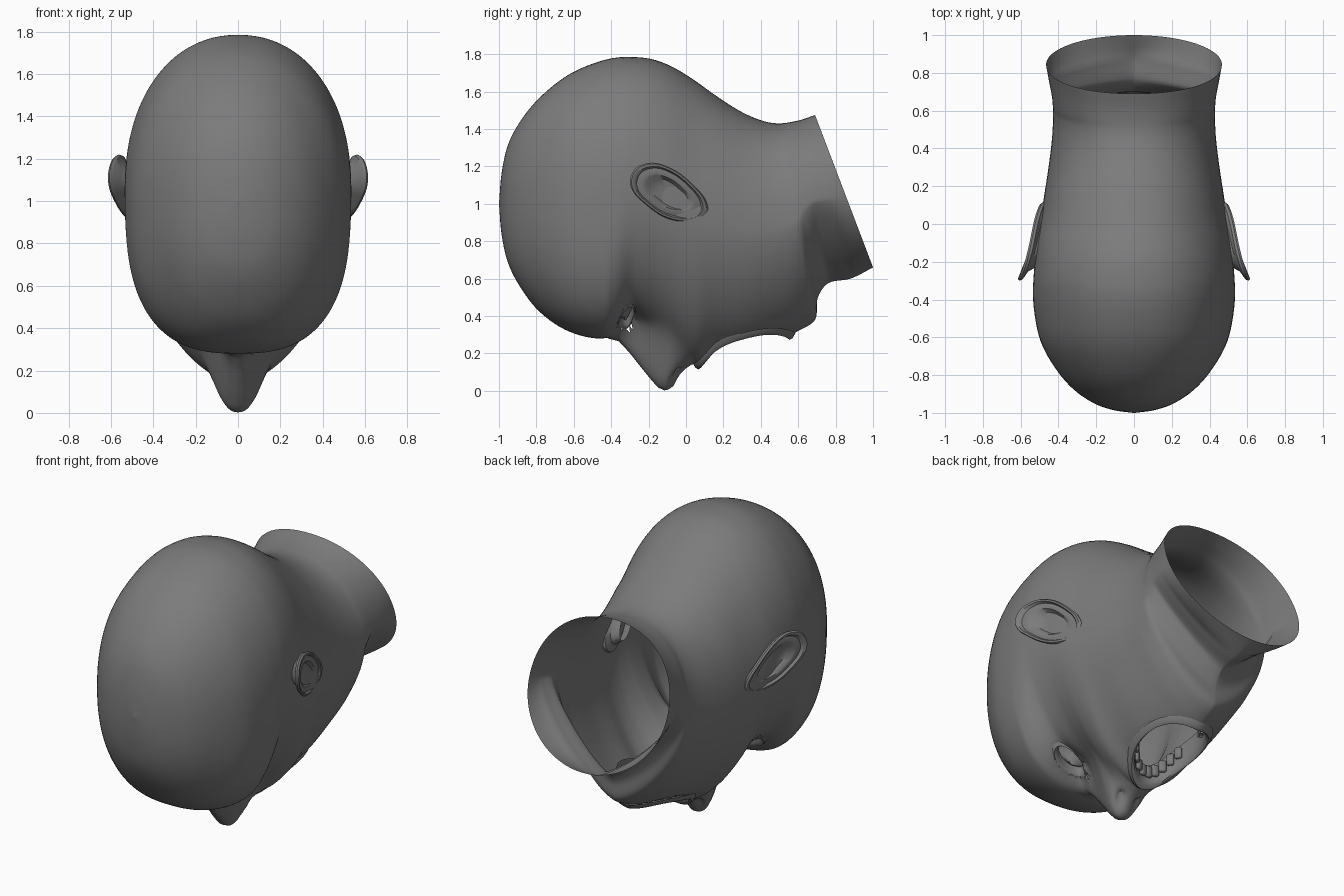
import bpy, bmesh
from math import sin, cos, pi, exp, hypot, dist
from mathutils import Vector
from mathutils.bvhtree import BVHTree

cube = bpy.data.objects.get("Cube")
if cube:
    bpy.data.objects.remove(cube)

skin = bpy.data.materials.new("plain_grey")
skin.use_nodes = True
grey = (0.2, 0.2, 0.2, 1)
skin.diffuse_color = grey
skin.node_tree.nodes["Principled BSDF"].inputs["Base Color"].default_value = grey


def finish(bm, name, angle=0.9):
    mesh = bpy.data.meshes.new(name)
    bm.to_mesh(mesh)
    bm.free()
    mesh.materials.append(skin)
    obj = bpy.data.objects.new(name, mesh)
    bpy.context.collection.objects.link(obj)
    bpy.ops.object.select_all(action='DESELECT')
    obj.select_set(True)
    bpy.context.view_layer.objects.active = obj
    bpy.ops.object.shade_smooth_by_angle(angle=angle)
    return obj


def interp(table, x):
    if x <= table[0][0]:
        return table[0][1]
    for (x0, v0), (x1, v1) in zip(table, table[1:]):
        if x <= x1:
            return v0 + (v1 - v0) * (x - x0) / (x1 - x0)
    return table[-1][1]


def spline(keys, steps, closed=False):
    """Smooth rows through the key rows, with tangents allowing for uneven spacing."""
    count = len(keys)
    gap = [max(dist(keys[i], keys[(i + 1) % count]), .001) ** .7 for i in range(count)]

    def tangent(i, axis):
        if not closed and i == 0:
            return (keys[1][axis] - keys[0][axis]) / gap[0]
        if not closed and i == count - 1:
            return (keys[i][axis] - keys[i - 1][axis]) / gap[i - 1]
        before = (keys[i][axis] - keys[i - 1][axis]) / gap[i - 1]
        after = (keys[(i + 1) % count][axis] - keys[i][axis]) / gap[i]
        return (before * gap[i] + after * gap[i - 1]) / (gap[i] + gap[i - 1])

    rows = []
    for i in range(count if closed else count - 1):
        j = (i + 1) % count
        for s in range(steps):
            t = s / steps
            blend = t * t * (3 - 2 * t)
            rows.append([keys[i][k] * (1 - blend) + keys[j][k] * blend
                         + gap[i] * t * (1 - t) * (tangent(i, k) * (1 - t) - tangent(j, k) * t)
                         for k in range(len(keys[i]))])
    return rows if closed else rows + [list(keys[-1])]


def bridge(bm, rings):
    """Join successive closed rings of points with quads."""
    loops = [[bm.verts.new(p) for p in ring] for ring in rings]
    for a, b in zip(loops, loops[1:]):
        for i in range(len(a)):
            j = (i + 1) % len(a)
            bm.faces.new((a[i], a[j], b[j], b[i]))
    return loops


# Head sections: top y, top z, bottom y, bottom z, half width
sections = [
    (-1, 1.0, -1, 1.0, 0.004), (-.985, 1.17, -.985, .83, .11), (-.95, 1.32, -.95, .68, .21),
    (-.88, 1.45, -.88, .545, .315), (-.78, 1.57, -.78, .42, .405), (-.62, 1.695, -.62, .315, .495),
    (-.45, 1.765, -.45, .28, .53), (-.37, 1.782, -.37, .30, .535), (-.3, 1.785, -.3, .35, .533),
    (-.2, 1.777, -.2, .33, .525), (-.1, 1.745, -.1, .26, .515), (0, 1.69, 0, .16, .5),
    (.06, 1.65, .06, .14, .49), (.15, 1.585, .16, .18, .475), (.29, 1.495, .35, .22, .45),
    (.39, 1.45, .5, .275, .435), (.45, 1.434, .6, .32, .43), (.5, 1.43, .69, .38, .43),
    (.55, 1.435, .705, .5, .43), (.6, 1.445, .76, .575, .435), (.64, 1.457, .88, .6, .45),
    (.69, 1.475, 1, .66, .465)]
lower_power = [(-.8, 2.3), (-.6, 2.6), (-.42, 2.75), (-.28, 2.1), (-.15, 1.85), (0, 1.72), (.3, 1.7),
               (.6, 1.6), (.69, 1.48), (.76, 1.22), (.88, 1.35), (1, 2)]
nose_ridge = [(-.42, .28), (-.36, .265), (-.3, .2), (-.2, .075), (-.15, .018), (-.11, 0),
              (-.07, .02), (-.04, .08), (0, .12), (.03, .14)]
AROUND = 128
EYE_X, EYE_Y = 0.19, -0.32


def head_ring(row):
    ty, tz, by, bz, w = row
    ring = []
    for i in range(AROUND):
        t = 2 * pi * i / AROUND
        a = t + 0.4 * sin(t)
        c, s = cos(a), sin(a)
        n = 2.15 if c > 0 else interp(lower_power, by)
        up = abs(c) ** (2 / n) * (1 if c > 0 else -1)
        x = w * abs(s) ** (2 / n) * (1 if s > 0 else -1)
        y = (ty + by) / 2 + up * (ty - by) / 2
        z = (tz + bz) / 2 + up * (tz - bz) / 2
        if c < 0:
            # nose ridge, eye sockets and nostrils
            if -.42 < y < .03:
                spread = interp([(-.4, .06), (-.25, .085), (-.1, .14)], y)
                z -= max(0, bz - interp(nose_ridge, y)) * exp(-(abs(x) / spread) ** 2.8)
            z += .05 * exp(-((abs(x) - EYE_X) / .1) ** 2 - ((y - EYE_Y) / .065) ** 2)
            z += .05 * exp(-((abs(x) - .055) / .022) ** 2 - ((y + .055) / .025) ** 2)
        ring.append((x, y, z))
    return ring


head = bmesh.new()
loops = bridge(head, [head_ring(r) for r in spline(sections, 6)])
head.faces.new(loops[0])
bmesh.ops.recalc_face_normals(head, faces=head.faces)
tree = BVHTree.FromBMesh(head)


def surface_z(x, y):
    hit = tree.ray_cast(Vector((x, y, -1)), Vector((0, 0, 1)))[0]
    return hit.z if hit else 0.4


# Openings: centre x, centre y, radius x, radius y
mouth = (0, .31, .18, .235)
eyes = [(side * EYE_X, EYE_Y, .095, .042) for side in (-1, 1)]


def rim_rings(hole, profile, count=48):
    """Rings around an opening: scale and height above the skin."""
    cx, cy, rx, ry = hole
    rings = []
    for scale, dz in profile:
        ring = []
        for i in range(count):
            a = 2 * pi * i / count
            dx, dy = rx * cos(a), ry * sin(a)
            z = surface_z(cx + dx * 1.05, cy + dy * 1.05)
            ring.append((cx + dx * scale, cy + dy * scale, z + dz))
        rings.append(ring)
    return rings


def cut_opening(hole):
    cx, cy, rx, ry = hole

    def reach(v):
        return hypot((v.co.x - cx) / rx, (v.co.y - cy) / ry)
    inside = [v for v in head.verts if v.co.z < .65 and reach(v) < 1]
    border = {e.other_vert(v) for v in inside for e in v.link_edges} - set(inside)
    bmesh.ops.delete(head, geom=inside, context='VERTS')
    for v in border:
        k = reach(v)
        v.co.x = cx + (v.co.x - cx) / k
        v.co.y = cy + (v.co.y - cy) / k


for hole in [mouth] + eyes:
    cut_opening(hole)
finish(head, "head_and_neck")

# Lips rolling in to the gums
bm = bmesh.new()
bridge(bm, rim_rings(mouth, [(1.17, .01), (1.11, -.016), (1.04, -.026), (.97, -.015), (.94, .02),
                             (.98, .07), (1.03, .13)]))
finish(bm, "lips_and_gums")

# Eyelids folding into the sockets
for hole, side in zip(eyes, ("right", "left")):
    bm = bmesh.new()
    lids = bridge(bm, rim_rings(hole, [(1.3, .008), (1.15, -.01), (1, -.006), (.9, .015),
                                       (.88, .05), (.5, .04), (.2, .035)], 28))
    bm.faces.new(lids[-1])
    finish(bm, side + "_eyelids")

# Two rows of teeth
for name, start in (("upper_teeth", -pi / 2), ("lower_teeth", pi / 2)):
    bm = bmesh.new()
    for i in range(10):
        a = start + (i - 4.5) * .24
        x, y = mouth[2] * .9 * cos(a), mouth[1] + mouth[3] * .9 * sin(a)
        made = bmesh.ops.create_cube(bm, size=1)["verts"]
        bmesh.ops.scale(bm, verts=made, vec=(.025, .042, .07))
        for v in made:
            v.co = Vector((v.co.x * cos(a) - v.co.y * sin(a), v.co.x * sin(a) + v.co.y * cos(a), v.co.z))
            v.co += Vector((x, y, surface_z(x * 1.17, mouth[1] + (y - mouth[1]) * 1.17) + .075))
    bmesh.ops.bevel(bm, geom=bm.edges[:], offset=.007, segments=1, affect='EDGES')
    finish(bm, name)

# Ears: outline in y and z, then nested rings for back, rim and hollow
outline = spline([(-.3, 1.12), (-.27, 1.19), (-.18, 1.22), (-.06, 1.18), (.04, 1.1), (.11, 1.01),
                  (.115, .95), (.07, .91), (-.03, .905), (-.13, .935), (-.22, 1.0), (-.28, 1.06)], 4, True)
ear_profile = [(.6, -.09), (.75, -.04), (.97, -.02), (1, -.005), (.96, .004), (.88, .002),
               (.82, -.014), (.68, -.012), (.58, -.016), (.45, -.04), (.2, -.045)]
for side, name in ((-1, "right_ear"), (1, "left_ear")):
    bm = bmesh.new()
    rings = []
    for scale, out in ear_profile:
        ring = []
        for oy, oz in outline:
            y, z = -.1 + (oy + .1) * scale, 1.06 + (oz - 1.06) * scale
            ring.append((side * (.53 - .276 * y - .9 * (z - 1.1) ** 2 + out), y, z))
        rings.append(ring)
    bm.faces.new(bridge(bm, rings)[-1])
    bmesh.ops.recalc_face_normals(bm, faces=bm.faces)
    finish(bm, name, .7)
